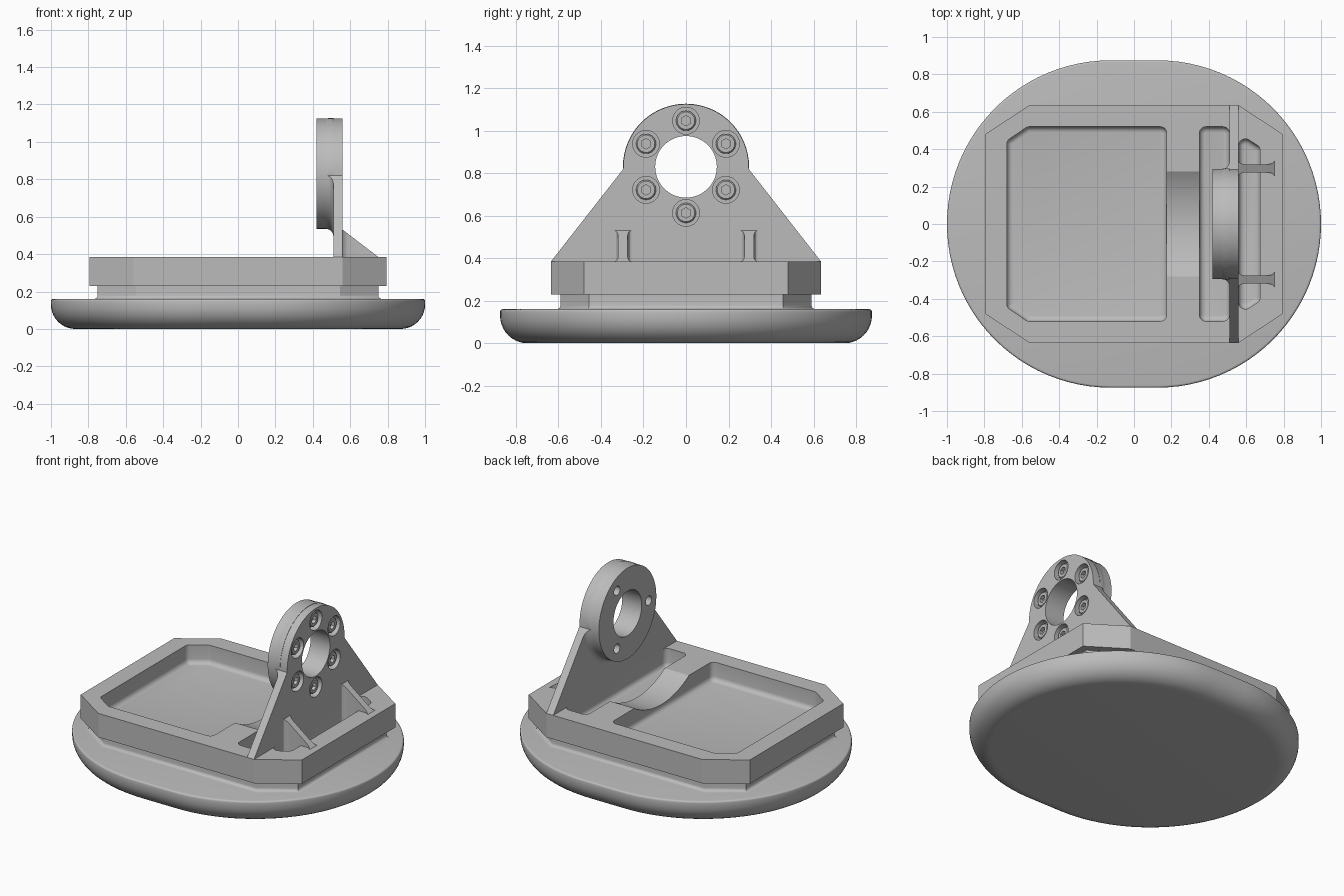
import bpy, bmesh
from math import sin, cos, pi, radians
from mathutils import Vector

if "Cube" in bpy.data.objects:
    bpy.data.objects.remove(bpy.data.objects["Cube"], do_unlink=True)

grey = bpy.data.materials.new("machined grey")
grey.use_nodes = True
grey.diffuse_color = (0.5, 0.5, 0.5, 1)
grey.node_tree.nodes["Principled BSDF"].inputs["Base Color"].default_value = (0.5, 0.5, 0.5, 1)


def arc(cx, cy, r, a0, a1, n):
    """Points along an arc, angles in degrees."""
    angles = [radians(a0 + (a1 - a0) * i / n) for i in range(n + 1)]
    return [(cx + r * cos(a), cy + r * sin(a)) for a in angles]


def circle(cx, cy, r, n=64):
    return arc(cx, cy, r, 0, 360, n)[:-1]


def offset(pts, d):
    """Grow (or shrink) a counter-clockwise outline by d."""
    out = []
    for i, p in enumerate(pts):
        p, a, b = Vector(p), Vector(pts[i - 1]), Vector(pts[(i + 1) % len(pts)])
        e, f = (p - a).normalized(), (b - p).normalized()
        n1, n2 = Vector((e.y, -e.x)), Vector((f.y, -f.x))
        out.append(tuple(p + (n1 + n2) * d / (1 + n1.dot(n2))))
    return out


def rounded(pts, r, n=6):
    """Round every corner of a convex outline."""
    core, out = offset(pts, -r), []
    for i, c in enumerate(core):
        p, a, b = Vector(pts[i]), Vector(pts[i - 1]), Vector(pts[(i + 1) % len(pts)])
        e, f = (p - a).normalized(), (b - p).normalized()
        n1, n2 = Vector((e.y, -e.x)), Vector((f.y, -f.x))
        for k in range(n + 1):
            out.append(tuple(Vector(c) + n1.slerp(n2, k / n) * r))
    return out


def loft(name, rings, axis="z"):
    """Skin a stack of (outline, height) rings and cap both ends."""
    bm = bmesh.new()
    loops = []
    for pts, h in rings:
        loops.append([bm.verts.new((u, v, h) if axis == "z" else (h, u, v)) for u, v in pts])
    for lo, hi in zip(loops, loops[1:]):
        for i in range(len(lo)):
            j = (i + 1) % len(lo)
            bm.faces.new((lo[i], lo[j], hi[j], hi[i]))
    bm.faces.new(loops[0][::-1])
    bm.faces.new(loops[-1])
    bmesh.ops.recalc_face_normals(bm, faces=bm.faces)
    mesh = bpy.data.meshes.new(name)
    bm.to_mesh(mesh)
    bm.free()
    mesh.materials.append(grey)
    obj = bpy.data.objects.new(name, mesh)
    bpy.context.collection.objects.link(obj)
    return obj


def prism(name, pts, h0, h1, axis="z"):
    return loft(name, [(pts, h0), (pts, h1)], axis)


def boolean(obj, cutters, operation="DIFFERENCE"):
    """Apply each cutter to the object, then discard the cutter."""
    for cutter in cutters:
        mod = obj.modifiers.new("cut", "BOOLEAN")
        mod.operation, mod.solver, mod.object = operation, "EXACT", cutter
        bpy.context.view_layer.update()
        mesh = bpy.data.meshes.new_from_object(
            obj.evaluated_get(bpy.context.evaluated_depsgraph_get()))
        obj.modifiers.clear()
        obj.data = mesh
        bpy.data.objects.remove(cutter, do_unlink=True)


def pocket(pts, floor=0.265, top=0.45, fillet=0.03):
    """Cutter with rounded corners and a filleted floor."""
    pts = rounded(pts, 0.035)
    rings = [(offset(pts, -fillet * (1 - sin(a))), floor + fillet * (1 - cos(a)))
             for a in (i * pi / 8 for i in range(5))]
    return loft("pocket_cutter", rings + [(pts, top)])


# Stadium base with a rounded underside and a slightly eased top edge
stadium = arc(0.125, 0, 0.875, -90, 90, 48) + arc(-0.125, 0, 0.875, 90, 270, 48)
rings = [(offset(stadium, -0.13 * (1 - sin(a))), 0.13 * (1 - cos(a)))
         for a in (i * pi / 20 for i in range(11))]
rings += [(offset(stadium, -0.012 * (1 - cos(a))), 0.148 + 0.012 * sin(a))
          for a in (i * pi / 8 for i in range(5))]
loft("base", rings)

# Chamfered plate on a recessed neck with a flared foot
corner = [(0.795, 0.48), (0.56, 0.635)]
octagon = corner + [(-x, y) for x, y in corner[::-1]]
octagon += [(-x, -y) for x, y in octagon]
neck = offset(octagon, -0.045)
foot = [(offset(neck, 0.02 * (1 - sin(a))), 0.16 + 0.02 * (1 - cos(a)))
        for a in (i * pi / 8 for i in range(5))]
loft("neck", foot + [(neck, 0.235)])
plate = prism("plate", octagon, 0.23, 0.385)

CZ = 0.83   # height of the bore axis
boolean(plate, [
    pocket([(0.175, -0.52), (0.175, 0.52), (-0.57, 0.52), (-0.68, 0.445),
            (-0.68, -0.445), (-0.57, -0.52)]),
    pocket([(0.35, -0.52), (0.51, -0.52), (0.51, 0.52), (0.35, 0.52)]),
    pocket([(0.56, -0.485), (0.675, -0.41), (0.675, 0.41), (0.56, 0.485)]),
    prism("trough_cutter", circle(0, CZ, 0.526, 128), 0.1, 0.4, "x"),
])


# Upright wall and the hub that thickens it around the bore
def wall_outline(r):
    return [(-0.635, 0.385), (0.635, 0.385), (0.295, 0.82)] + arc(0, CZ, r, 0, 180, 32) + [(-0.295, 0.82)]


def bore():
    return prism("bore_cutter", circle(0, CZ, 0.145), 0.3, 0.7, "x")


def around(start, count):
    """Centres evenly spaced on the bolt circle."""
    angles = [radians(start + 360 * i / count) for i in range(count)]
    return [(0.217 * cos(a), CZ + 0.217 * sin(a)) for a in angles]


wall = prism("upright_wall", wall_outline(0.295), 0.51, 0.56, "x")
boolean(wall, [bore()] + [prism("counterbore_cutter", circle(y, z, 0.063, 32), 0.515, 0.6, "x")
                          for y, z in around(30, 6)])

flare = [(circle(0, CZ, 0.295 + 0.04 * (1 - cos(a))), 0.47 + 0.04 * sin(a))
         for a in (i * pi / 12 for i in range(7))]
hub = loft("hub_ring", [(circle(0, CZ, 0.295), 0.42)] + flare, "x")
boolean(hub, [prism("outline_cutter", wall_outline(0.297), 0.3, 0.6, "x")], "INTERSECT")
boolean(hub, [bore()] + [prism("hole_cutter", circle(y, z, 0.03, 24), 0.35, 0.48, "x")
                         for y, z in around(60, 3)])

# Socket head bolts in the counterbores
for y, z in around(30, 6):
    hexagon = []
    for i in range(24):
        a = radians(15 * i)
        r = 0.021 / cos(radians((15 * i + 30) % 60 - 30))
        hexagon.append((y + r * cos(a), z + r * sin(a)))
    loft("bolt", [(circle(y, z, 0.047, 24), 0.512), (circle(y, z, 0.047, 24), 0.542),
                  (circle(y, z, 0.041, 24), 0.548), (hexagon, 0.548), (hexagon, 0.525)], "x")

# Sloping ribs, flared at both ends
side = [(0.56 + 0.035 * (1 - cos(a)), 0.022 + 0.018 * (1 - sin(a)))
        for a in (i * pi / 8 for i in range(5))]
side += [(1.31 - x, w) for x, w in side[::-1]]
for y, name in ((-0.297, "right_rib"), (0.297, "left_rib")):
    plan = [(x, y - w) for x, w in side] + [(x, y + w) for x, w in side[::-1]]
    rib = prism(name, plan, 0.255, 0.6)
    bm = bmesh.new()
    bm.from_mesh(rib.data)
    bmesh.ops.bisect_plane(bm, geom=bm.verts[:] + bm.edges[:] + bm.faces[:],
                           plane_co=(0.56, 0, 0.53), plane_no=(0.145, 0, 0.19), clear_outer=True)
    bmesh.ops.holes_fill(bm, edges=[e for e in bm.edges if e.is_boundary])
    bmesh.ops.recalc_face_normals(bm, faces=bm.faces)
    bm.to_mesh(rib.data)
    bm.free()

# Smooth curved surfaces, keep machined edges sharp
for obj in bpy.context.collection.objects:
    obj.select_set(obj.type == "MESH")
    if obj.type == "MESH":
        bpy.context.view_layer.objects.active = obj
bpy.ops.object.shade_smooth_by_angle(angle=radians(28))
